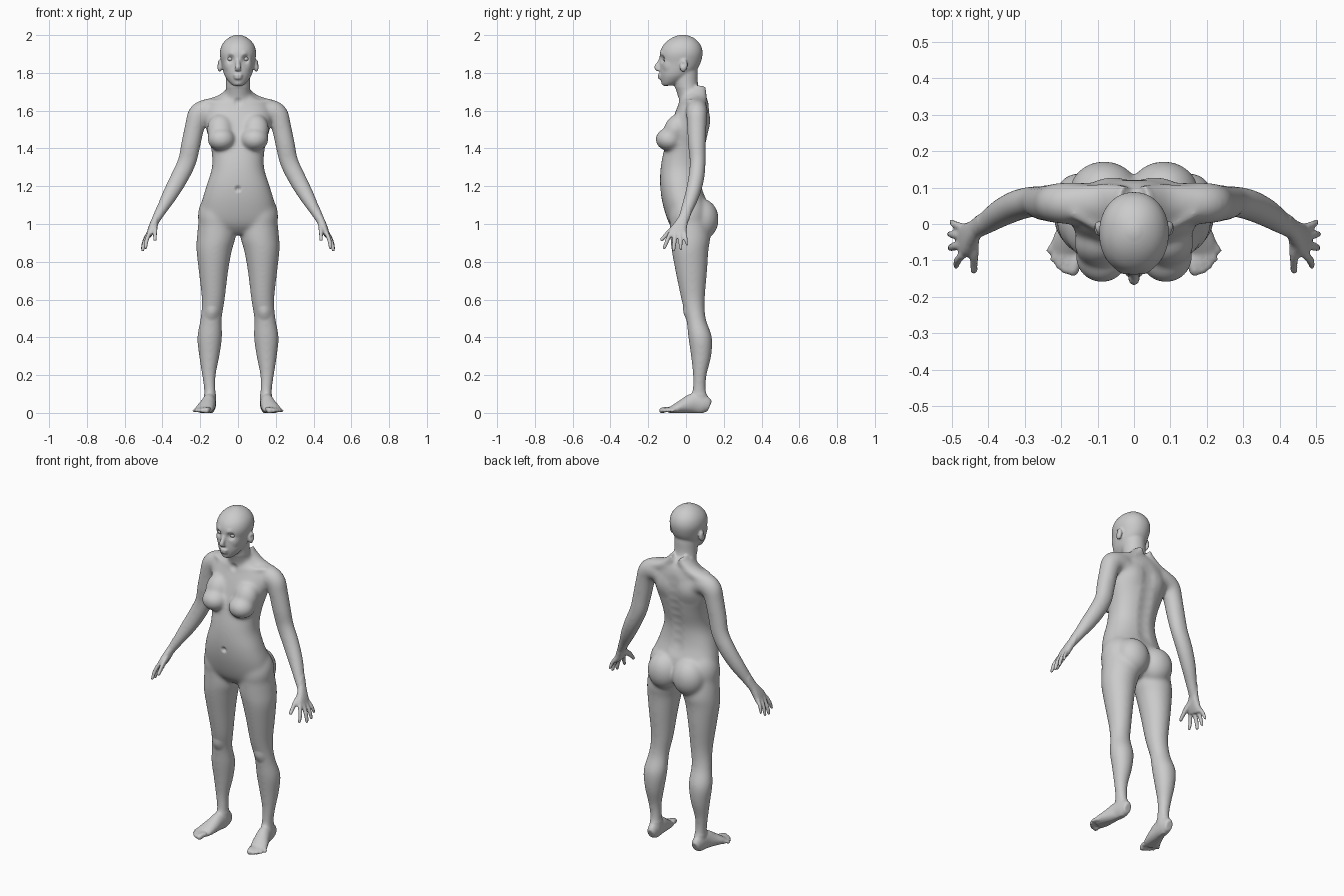
import bpy, bmesh, math
from mathutils import Vector, Matrix, kdtree

parts = []


def finish(name, bm):
    bmesh.ops.recalc_face_normals(bm, faces=bm.faces)
    me = bpy.data.meshes.new(name)
    bm.to_mesh(me)
    bm.free()
    ob = bpy.data.objects.new(name, me)
    bpy.context.collection.objects.link(ob)
    parts.append(ob)
    return ob


def spline(rows, sub=5):
    out = []
    for i in range(len(rows) - 1):
        p0, p1, p2 = rows[max(i - 1, 0)], rows[i], rows[i + 1]
        p3 = rows[min(i + 2, len(rows) - 1)]
        for k in range(sub):
            t = k / sub
            out.append([0.5 * (2 * b + (c - a) * t + (2 * a - 5 * b + 4 * c - d) * t * t
                               + (3 * b - a - 3 * c + d) * t ** 3)
                        for a, b, c, d in zip(p0, p1, p2, p3)])
    return out + [list(rows[-1])]


def loft(name, rows, ref=(1, 0, 0), axis=None, power=2.0, tip=False, n=28):
    """Skin rings (x, y, z, radius along ref, other radius) along a smooth path."""
    rows = spline(rows)
    bm = bmesh.new()
    pts = [Vector(r[:3]) for r in rows]
    rings = []

    def ring(p, t, a, b):
        u = Vector(ref)
        u = (u - t * u.dot(t)).normalized()
        v = t.cross(u)
        vs = []
        for k in range(n):
            c, s = math.cos(2 * math.pi * k / n), math.sin(2 * math.pi * k / n)
            c = math.copysign(abs(c) ** (2 / power), c)
            s = math.copysign(abs(s) ** (2 / power), s)
            vs.append(bm.verts.new(p + u * a * c + v * b * s))
        rings.append(vs)

    for i, r in enumerate(rows):
        t = Vector(axis) if axis else (pts[min(i + 1, len(pts) - 1)] - pts[max(i - 1, 0)]).normalized()
        ring(pts[i], t, max(r[3], .003), max(r[4], .003))
    if tip:
        ring(pts[-1] + t * rows[-1][4] * .7, t, rows[-1][3] * .6, rows[-1][4] * .6)
    for r0, r1 in zip(rings, rings[1:]):
        for k in range(n):
            bm.faces.new((r0[k], r0[(k + 1) % n], r1[(k + 1) % n], r1[k]))
    bm.faces.new(rings[0])
    bm.faces.new(rings[-1])
    return finish(name, bm)


def stack(name, rows, power=2.0):
    """Horizontal sections given as (z, centre x, half width, front y, back y)."""
    loft(name, [(cx, (f + b) / 2, z, w, (b - f) / 2) for z, cx, w, f, b in rows],
         axis=(0, 0, 1), power=power, n=40)


def ball(name, c, r, tilt=0):
    bm = bmesh.new()
    m = Matrix.Translation(c) @ Matrix.Rotation(tilt, 4, 'X') @ Matrix.Diagonal((*r, 1))
    bmesh.ops.create_uvsphere(bm, u_segments=32, v_segments=20, radius=1, matrix=m)
    return finish(name, bm)


# torso
stack("torso", [(.945, 0, .07, -.04, .06), (1.0, 0, .19, -.088, .11), (1.1, 0, .195, -.122, .115),
                (1.2, 0, .168, -.137, .085), (1.3, 0, .138, -.134, .08), (1.4, 0, .142, -.115, .102),
                (1.5, 0, .168, -.088, .122), (1.57, 0, .178, -.065, .126), (1.63, 0, .155, -.042, .12),
                (1.67, 0, .10, -.03, .11), (1.70, 0, .06, -.03, .085)], 2.25)
# neck and head
stack("neck", [(1.60, 0, .085, -.03, .11), (1.67, 0, .07, -.042, .10), (1.73, 0, .064, -.06, .066),
               (1.80, 0, .064, -.07, .062), (1.85, 0, .06, -.06, .06)])
stack("head", [(1.732, 0, .026, -.122, -.075), (1.75, 0, .046, -.130, -.03), (1.78, 0, .068, -.136, .02),
               (1.81, 0, .079, -.138, .052), (1.85, 0, .087, -.137, .076), (1.90, 0, .096, -.139, .088),
               (1.94, 0, .089, -.125, .081), (1.97, 0, .069, -.098, .06), (1.99, 0, .042, -.066, .032),
               (2.002, 0, .012, -.03, -.006)], 2.1)
# nose, lips, chin
loft("nose", [(0, -.128, 1.885, .009, .008), (0, -.142, 1.855, .011, .011),
              (0, -.154, 1.829, .015, .015), (0, -.143, 1.814, .015, .010)])
ball("upper_lip", (0, -.139, 1.788), (.026, .012, .008))
ball("lower_lip", (0, -.137, 1.773), (.023, .012, .008))
ball("chin", (0, -.110, 1.748), (.026, .022, .018))

toes = [((.155, -.09), (.168, -.130), .017), ((.178, -.09), (.189, -.128), .012),
        ((.194, -.08), (.206, -.116), .0115), ((.206, -.065), (.221, -.098), .011),
        ((.214, -.045), (.232, -.074), .0105)]
fingers = [((.470, -.084, .95), (.489, -.116, .872), .0115), ((.474, -.058, .95), (.505, -.066, .86), .012),
           ((.475, -.032, .95), (.507, -.027, .867), .0115), ((.472, -.008, .955), (.502, .006, .890), .0105)]

for s in (1, -1):
    side = "left" if s > 0 else "right"

    def tube(name, rows, **kw):
        loft(side + "_" + name, [(s * r[0], *r[1:]) for r in rows], **kw)

    def lump(name, c, r, tilt=0):
        ball(side + "_" + name, (s * c[0], c[1], c[2]), r, tilt)

    # chest, hips, ears
    lump("breast", (.088, -.088, 1.448), (.074, .074, .062))
    lump("upper_breast", (.094, -.055, 1.50), (.070, .062, .085), -.35)
    lump("buttock", (.082, .086, 1.025), (.096, .087, .108))
    lump("hip", (.115, .01, 1.04), (.098, .10, .13))
    lump("ear", (.097, -.012, 1.838), (.013, .021, .034), -.15)
    # shoulder slope and collarbone
    tube("shoulder_slope", [(.02, .06, 1.715, .05, .03), (.09, .062, 1.655, .05, .03),
                            (.19, .058, 1.62, .045, .036)], ref=(0, 1, 0))
    tube("collarbone", [(.018, -.032, 1.635, .011, .011), (.08, -.018, 1.645, .011, .011),
                        (.17, .03, 1.65, .014, .014)], ref=(0, 1, 0))
    # arm
    tube("arm", [(.10, .055, 1.585, .055, .06), (.165, .057, 1.598, .058, .062), (.207, .057, 1.578, .056, .060),
                 (.228, .057, 1.52, .052, .053), (.250, .058, 1.42, .048, .052), (.270, .062, 1.33, .043, .050),
                 (.313, .054, 1.24, .043, .048), (.360, .033, 1.155, .040, .042), (.402, .006, 1.08, .034, .031),
                 (.435, -.015, 1.02, .029, .023), (.448, -.026, .995, .028, .020)], ref=(0, 1, 0))
    # hand
    tube("palm", [(.432, -.013, 1.03, .027, .022), (.448, -.028, .995, .036, .021),
                  (.463, -.042, .96, .046, .018), (.474, -.048, .935, .045, .013)], ref=(0, 1, 0), power=2.4)
    for i, (a, b, r) in enumerate(fingers):
        tube("finger_%d" % i, [(*a, r, r), ((a[0] + b[0]) / 2 + .005, (a[1] + b[1]) / 2, (a[2] + b[2]) / 2, r, r),
                               (*b, r * .8, r * .8)], ref=(0, 1, 0), tip=True, n=14)
    tube("thumb", [(.438, -.03, 1.0, .017, .017), (.438, -.078, .967, .016, .016), (.438, -.105, .942, .0125, .0125),
                   (.440, -.130, .916, .0105, .0105)], tip=True, n=14)
    # leg
    stack(side + "_leg", [(z, s * x, w, f, b) for z, x, w, f, b in (
        (1.03, .115, .092, -.085, .11), (.93, .116, .102, -.083, .128), (.86, .126, .094, -.076, .119),
        (.75, .130, .078, -.056, .112), (.6, .131, .061, -.025, .10), (.5, .142, .057, .0, .105),
        (.4, .150, .066, .012, .138), (.3, .152, .054, .026, .134), (.2, .154, .037, .036, .110),
        (.12, .149, .031, .034, .106), (.05, .147, .033, .02, .125))])
    # foot and toes
    tube("foot", [(.147, .125, .034, .022, .030), (.148, .095, .045, .031, .050), (.153, .04, .050, .036, .054),
                  (.164, -.01, .036, .043, .040), (.178, -.055, .022, .048, .026), (.187, -.085, .013, .041, .016)])
    for i, (a, b, r) in enumerate(toes):
        tube("toe_%d" % i, [(*a, .018, r, .015), ((a[0] + b[0]) / 2, (a[1] + b[1]) / 2, .018, r * .9, r * .9),
                            (*b, .011, r, r)], tip=True, n=14)

# fuse every part into one skin
for ob in parts:
    ob.select_set(True)
body = parts[0]
bpy.context.view_layer.objects.active = body
bpy.ops.object.join()
body.name = "body"
mod = body.modifiers.new("fuse", 'REMESH')
mod.mode = 'VOXEL'
mod.voxel_size = .0056
bpy.ops.object.modifier_apply(modifier=mod.name)

bm = bmesh.new()
bm.from_mesh(body.data)


def relax(verts, times):
    for _ in range(times):
        bmesh.ops.smooth_vert(bm, verts=verts, factor=.5, use_axis_x=True, use_axis_y=True, use_axis_z=True)


relax(bm.verts[:], 4)
relax([v for v in bm.verts if .1 < v.co.z < 1.72 and abs(v.co.x) < .43], 26)

# sculpted details: (centre, radius, push)
bm.verts.ensure_lookup_table()
tree = kdtree.KDTree(len(bm.verts))
for v in bm.verts:
    tree.insert(v.co, v.index)
tree.balance()
strokes = [((.040, -.128, 1.874), .030, (0, .015, 0)),      # eye sockets
           ((.036, -.133, 1.902), .025, (0, -.004, 0)),     # brows
           ((.060, -.105, 1.838), .035, (.003, -.004, 0)),  # cheeks
           ((0, -.137, 1.185), .022, (0, .012, 0)),         # navel
           ((0, -.04, 1.645), .03, (0, .007, 0)),           # throat notch
           ((.09, .115, 1.54), .08, (0, .008, 0)),          # shoulder blades
           ((.138, .0, .53), .045, (0, -.008, 0)),          # kneecaps
           ((.105, -.018, 1.845), .018, (-.006, 0, 0)),     # ear hollows
           ((.012, -.15, 1.815), .012, (.003, 0, 0))]       # nostrils
strokes += [((0, .1, 1.18 + .05 * i), .06, (0, -.006, 0)) for i in range(9)]  # spine
for c, r, d in strokes:
    for s in ((1, -1) if c[0] else (1,)):
        for _, i, dist in tree.find_range((s * c[0], c[1], c[2]), r):
            w = (1 - (dist / r) ** 2) ** 2
            bm.verts[i].co += Vector((s * d[0], d[1], d[2])) * w
for v in bm.verts:
    v.co.z = max(v.co.z, 0)     # flat soles
for f in bm.faces:
    f.smooth = True
bm.to_mesh(body.data)
bm.free()

# eyeballs
for s in (1, -1):
    eye = ball("eyeball", (s * .040, -.106, 1.874), (.016, .016, .013))
    for f in eye.data.polygons:
        f.use_smooth = True
